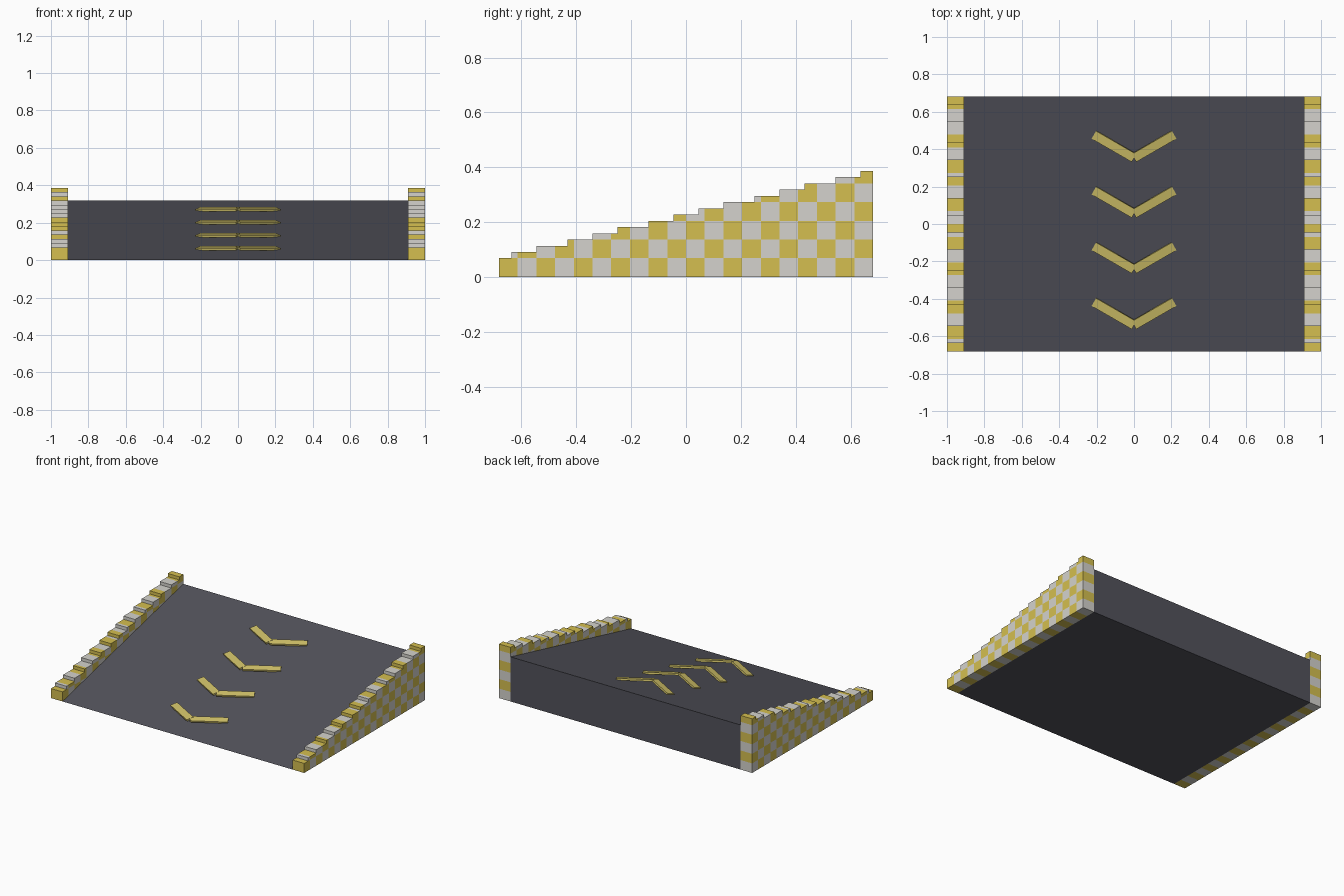
import bpy, bmesh, math

if "Cube" in bpy.data.objects:
    bpy.data.objects.remove(bpy.data.objects["Cube"], do_unlink=True)

U = 2 / 88                      # block unit
HALF_Y = 30 * U
ROAD_X = 40 * U
RAMP_H = 14 * U
SLOPE = RAMP_H / (2 * HALF_Y)
STEP_LENGTHS = [2, 4, 5, 4, 4, 5, 4, 4, 4, 5, 4, 4, 5, 4, 2]


def material(name, rgb):
    m = bpy.data.materials.new(name)
    m.use_nodes = True
    m.diffuse_color = (*rgb, 1)
    m.node_tree.nodes["Principled BSDF"].inputs["Base Color"].default_value = (*rgb, 1)
    return m


yellow = material("kerb_yellow", (0.66, 0.52, 0.08))
white = material("kerb_white", (0.66, 0.65, 0.61))
asphalt = material("dark_asphalt", (0.085, 0.085, 0.105))
paint = material("arrow_yellow", (0.64, 0.54, 0.14))


def finish(name, bm, *mats):
    bmesh.ops.recalc_face_normals(bm, faces=bm.faces[:])
    mesh = bpy.data.meshes.new(name)
    bm.to_mesh(mesh)
    bm.free()
    for m in mats:
        mesh.materials.append(m)
    obj = bpy.data.objects.new(name, mesh)
    bpy.context.collection.objects.link(obj)
    return obj


# Wedge-shaped ramp
def make_ramp():
    bm = bmesh.new()
    profile = [(-HALF_Y, 0), (HALF_Y, 0), (HALF_Y, RAMP_H)]
    face = bm.faces.new([bm.verts.new((-ROAD_X, y, z)) for y, z in profile])
    new = bmesh.ops.extrude_face_region(bm, geom=[face])["geom"]
    bmesh.ops.translate(bm, vec=(2 * ROAD_X, 0, 0),
                        verts=[v for v in new if isinstance(v, bmesh.types.BMVert)])
    finish("ramp", bm, asphalt)


# Stepped kerb with a checker of three-unit squares
def make_kerb(name, side):
    heights = [3 + i for i, n in enumerate(STEP_LENGTHS) for _ in range(n)]
    cells = {(j, k) for j, h in enumerate(heights) for k in range(h)}
    bm = bmesh.new()
    verts = {}

    def vert(x, j, k):
        if (x, j, k) not in verts:
            verts[x, j, k] = bm.verts.new((side * x * U, j * U - HALF_Y, k * U))
        return verts[x, j, k]

    def quad(corners, j, k):
        f = bm.faces.new([vert(*c) for c in corners])
        f.material_index = (j // 3 + k // 3) % 2

    for j, k in sorted(cells):
        ring = [(j, k), (j + 1, k), (j + 1, k + 1), (j, k + 1)]
        for x in (40, 44):
            quad([(x, *p) for p in ring], j, k)
        neighbours = [(j, k - 1), (j + 1, k), (j, k + 1), (j - 1, k)]
        for i, n in enumerate(neighbours):
            if n not in cells:
                a, b = ring[i], ring[(i + 1) % 4]
                quad([(40, *a), (44, *a), (44, *b), (40, *b)], j, k)
    bmesh.ops.recalc_face_normals(bm, faces=bm.faces[:])
    bmesh.ops.dissolve_limit(bm, angle_limit=0.01, verts=bm.verts[:],
                             edges=bm.edges[:], delimit={'MATERIAL'})
    finish(name, bm, yellow, white)


# One slanted bar of a chevron arrow
def make_bar(name, side, y):
    bm = bmesh.new()
    bmesh.ops.create_cube(bm, size=1)
    bmesh.ops.scale(bm, vec=(0.248, 0.049, 0.0125), verts=bm.verts[:])
    obj = finish(name, bm, paint)
    obj.location = (side * 0.107, y, (y + HALF_Y) * SLOPE + 0.0155)
    obj.rotation_euler = (math.atan(SLOPE), 0, side * math.radians(30))


make_ramp()
for label, side in (("left", 1), ("right", -1)):
    make_kerb(label + "_kerb", side)
    for i in range(4):
        make_bar(f"{label}_arrow_bar_{i + 1}", side, -0.4785 + 0.298 * i)
